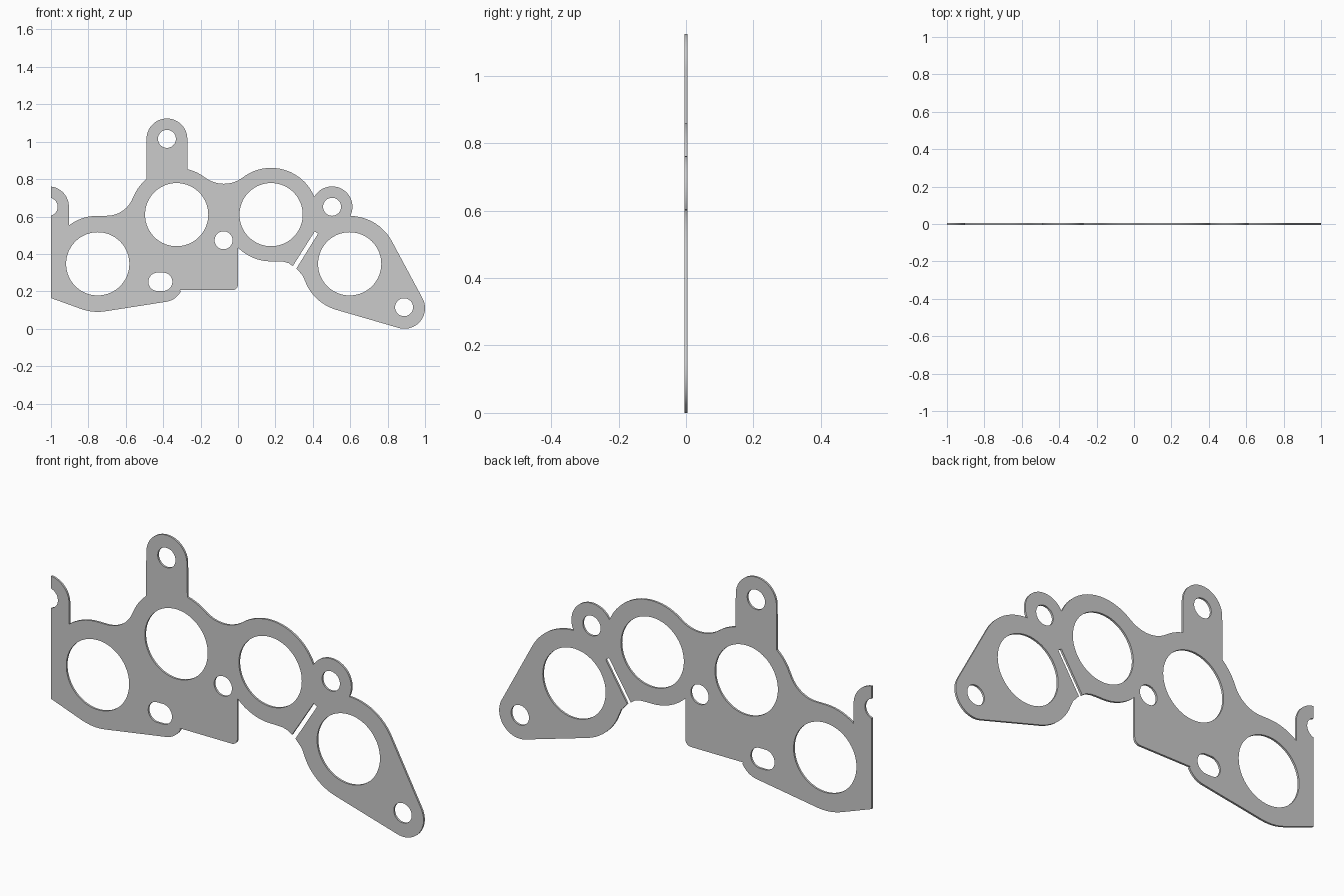
import bpy
from math import sin, cos, radians, pi

if "Cube" in bpy.data.objects:
    bpy.data.objects.remove(bpy.data.objects["Cube"])

HALF_THICKNESS = 0.005


def arc(cx, cz, r, start, end):
    """Points along an arc, angles in degrees."""
    n = max(3, int(abs(end - start) / 5))
    angles = [radians(start + (end - start) * i / n) for i in range(n + 1)]
    return [(cx + r * cos(a), cz + r * sin(a)) for a in angles]


def circle(cx, cz, r, n=64):
    return arc(cx, cz, r, 0, 360 - 360 / n)


# Port centres from left to right
P1, P2, P3, P4 = (-0.75, 0.347), (-0.328, 0.61), (0.177, 0.61), (0.597, 0.347)

# Outer outline, clockwise from the lower left corner
outline = [(-1, 0.164)]
outline += arc(-1.013, 0.652, 0.049, -74.6, 74.6)      # cut bolt hole
outline += arc(-1.013, 0.652, 0.109, 83, 0)            # left tab
outline += arc(*P1, 0.257, 126.8, 90)
outline += arc(-0.702, 0.754, 0.15, -90, -21)          # fillet
outline += arc(*P2, 0.25, 158, 130.5)
outline += arc(-0.38, 1.015, 0.109, 180, 0)            # tall tab
outline += arc(*P2, 0.25, 76.3, 52.7)
outline += arc(-0.0755, 0.942, 0.167, 233.5, 306.5)    # dip between ports
outline += arc(*P3, 0.25, 127.3, 23)
outline += arc(0.503, 0.652, 0.109, 148, -27)          # upper right lug
outline += arc(*P4, 0.256, 89, 27.7)
outline += arc(0.89, 0.11, 0.11, 27.7, -106.5)         # end lug
outline += arc(*P4, 0.256, -106.5, -153)
outline += [(0.345, 0.286), (0.312, 0.322)]
outline += [(0.428, 0.508), (0.41, 0.52), (0.293, 0.335)]  # narrow slit
outline += [(0.272, 0.35), (0.245, 0.358), (0.21, 0.36)]
outline += arc(*P3, 0.25, -90, -134.9)
outline += arc(-0.03, 0.236, 0.03, 0, -90)             # square corner
outline += [(-0.31, 0.206)]
outline += arc(-0.40, 0.25, 0.107, -28, -81.1)         # lower lobe
outline += arc(*P1, 0.257, -81.1, -110)

# Holes: four ports, four bolt holes, one oblong hole
holes = [circle(*p, 0.169) for p in (P1, P2, P3, P4)]
holes += [circle(x, z, 0.048, 40) for x, z in
          ((-0.38, 1.015), (-0.077, 0.473), (0.503, 0.652), (0.888, 0.115))]
holes.append(arc(-0.40, 0.251, 0.049, -90, 90) + arc(-0.43, 0.251, 0.049, 90, 270))

# Filled and extruded plate
curve = bpy.data.curves.new("gasket_plate", 'CURVE')
curve.dimensions = '2D'
curve.fill_mode = 'BOTH'
curve.extrude = HALF_THICKNESS
for pts in [outline] + holes:
    spline = curve.splines.new('POLY')
    spline.points.add(len(pts) - 1)
    for point, (x, z) in zip(spline.points, pts):
        point.co = (x, z, 0, 1)
    spline.use_cyclic_u = True

plate = bpy.data.objects.new("gasket_plate", curve)
bpy.context.collection.objects.link(plate)
plate.rotation_euler.x = pi / 2
bpy.context.view_layer.objects.active = plate
plate.select_set(True)
bpy.ops.object.convert(target='MESH')
bpy.ops.object.transform_apply(rotation=True)

# Weld the rims and smooth the curved walls
bpy.ops.object.mode_set(mode='EDIT')
bpy.ops.mesh.select_all(action='SELECT')
bpy.ops.mesh.remove_doubles(threshold=0.0005)
bpy.ops.mesh.normals_make_consistent(inside=False)
bpy.ops.object.mode_set(mode='OBJECT')
bpy.ops.object.shade_smooth_by_angle(angle=radians(30))
